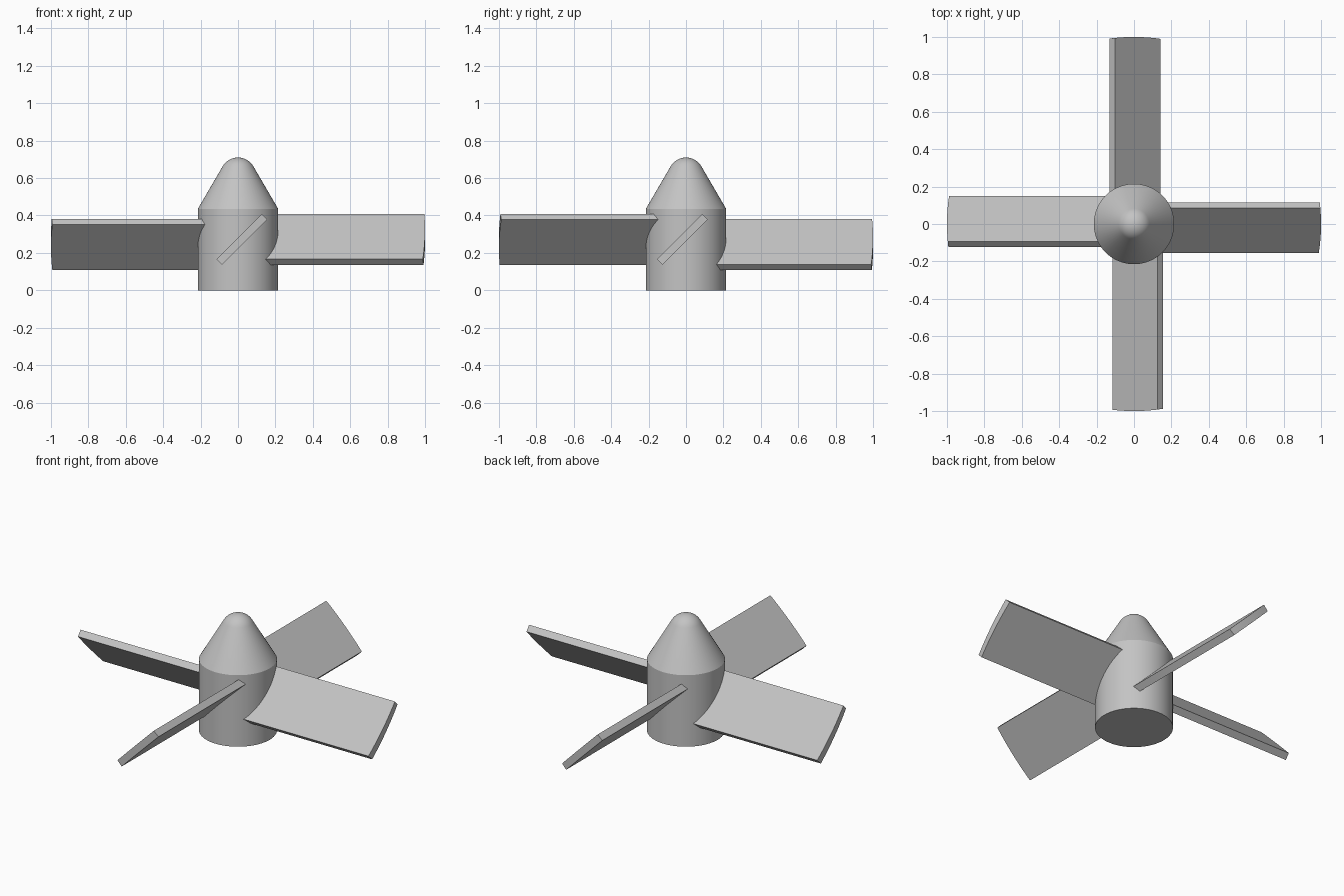
import bpy, bmesh, math
from mathutils import Matrix, Vector

cube = bpy.data.objects.get("Cube")
if cube:
    bpy.data.objects.remove(cube, do_unlink=True)

grey = bpy.data.materials.new("plain grey")
grey.use_nodes = True
colour = (0.55, 0.55, 0.55, 1)
grey.diffuse_color = colour
grey.node_tree.nodes["Principled BSDF"].inputs["Base Color"].default_value = colour


def finish(name, bm, angle):
    bmesh.ops.recalc_face_normals(bm, faces=bm.faces[:])
    mesh = bpy.data.meshes.new(name)
    bm.to_mesh(mesh)
    bm.free()
    mesh.materials.append(grey)
    obj = bpy.data.objects.new(name, mesh)
    bpy.context.collection.objects.link(obj)
    bpy.ops.object.select_all(action="DESELECT")
    obj.select_set(True)
    bpy.context.view_layer.objects.active = obj
    bpy.ops.object.shade_smooth_by_angle(angle=math.radians(angle))
    return obj


def hub():
    # Cylinder, tapered nose and rounded tip as one turned profile
    profile = [(0, 0), (0.215, 0), (0.215, 0.435)]
    radius, centre, steps = 0.095, 0.615, 8
    for i in range(steps + 1):
        a = math.radians(29.6 + (90 - 29.6) * i / steps)
        profile.append((radius * math.cos(a), centre + radius * math.sin(a)))
    bm = bmesh.new()
    verts = [bm.verts.new((r, 0, z)) for r, z in profile]
    edges = [bm.edges.new(pair) for pair in zip(verts, verts[1:])]
    bmesh.ops.spin(bm, geom=verts + edges, axis=(0, 0, 1), cent=(0, 0, 0),
                   angle=math.tau, steps=64)
    bmesh.ops.remove_doubles(bm, verts=bm.verts[:], dist=0.0001)
    finish("hub", bm, 20)


def blade(name, turn, offset, height):
    # Pitched slab whose tip follows the circle swept by the rotor
    chord, thick, steps = 0.343, 0.042, 10
    along = Vector((0, 1, 1)).normalized()
    across = Vector((0, -1, 1)).normalized()
    middle = Vector((0, offset, height))
    bm = bmesh.new()
    rows = []
    for i in range(steps + 1):
        row = []
        for side in (-0.5, 0.5):
            p = middle + along * chord * (i / steps - 0.5) + across * thick * side
            tip = math.sqrt(1 - p.y ** 2)
            row.append((bm.verts.new((0.05, p.y, p.z)),
                        bm.verts.new((tip, p.y, p.z))))
        (a, b), (c, d) = row
        rows.append((a, b, d, c))
    for low, high in zip(rows, rows[1:]):
        for k in range(4):
            n = (k + 1) % 4
            bm.faces.new((low[k], low[n], high[n], high[k]))
    bm.faces.new(rows[0])
    bm.faces.new(rows[-1])
    bm.transform(Matrix.Rotation(math.radians(turn), 4, "Z"))
    finish(name, bm, 20)


hub()
# The two pairs of blades sit at slightly different heights
blade("left_blade", 0, -0.02, 0.2725)
blade("back_blade", 90, -0.005, 0.245)
blade("right_blade", 180, -0.014, 0.245)
blade("front_blade", 270, 0.02, 0.2725)
